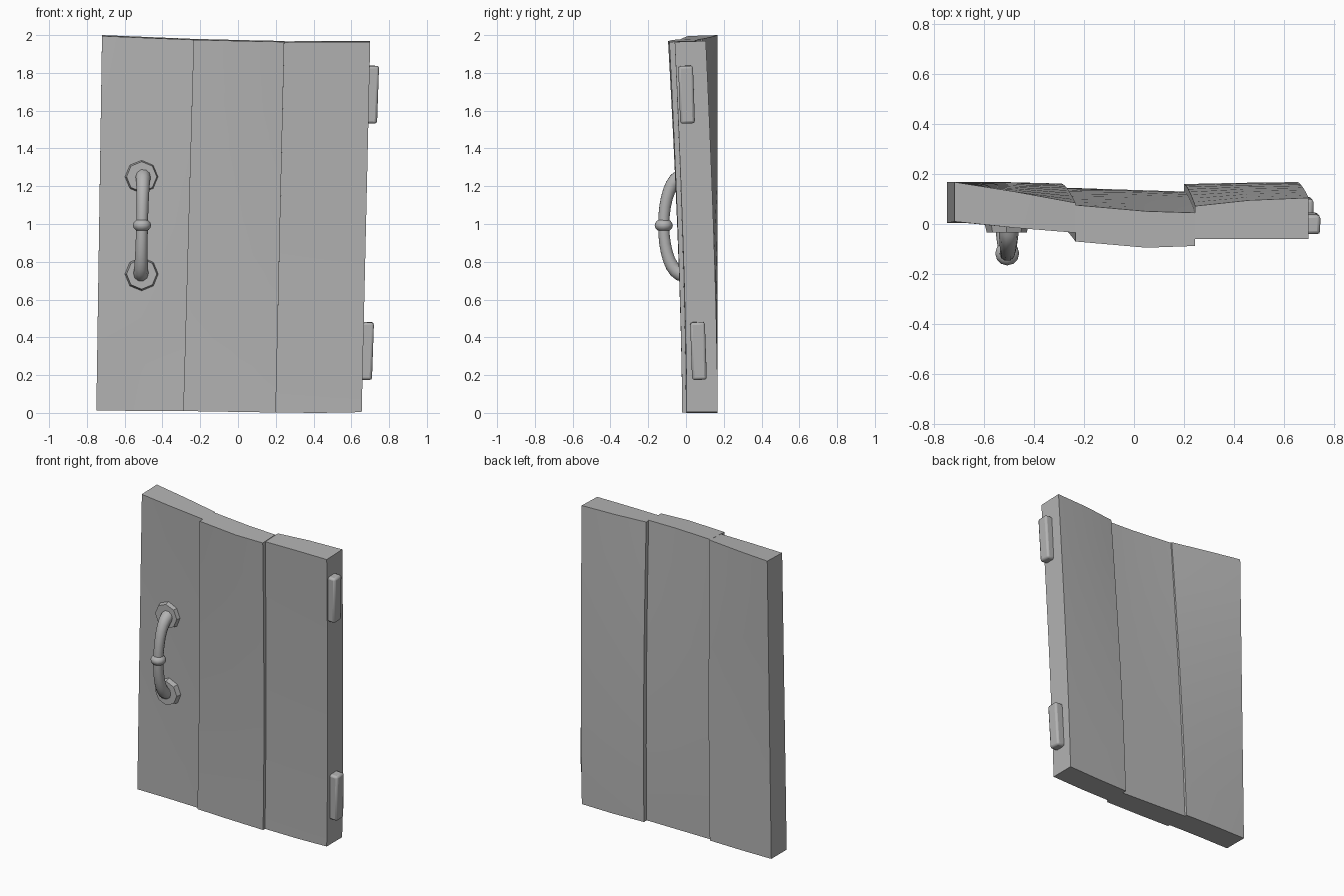
import bpy, bmesh
from math import sin, cos, pi, radians

cube = bpy.data.objects.get("Cube")
if cube:
    bpy.data.objects.remove(cube, do_unlink=True)

grey = bpy.data.materials.new("plain grey")
grey.use_nodes = True
grey.diffuse_color = (0.45, 0.45, 0.45, 1)
grey.node_tree.nodes["Principled BSDF"].inputs["Base Color"].default_value = (0.45, 0.45, 0.45, 1)


def finish(obj, name, angle=30):
    obj.name = name
    obj.data.materials.clear()
    obj.data.materials.append(grey)
    bpy.ops.object.select_all(action='DESELECT')
    obj.select_set(True)
    bpy.context.view_layer.objects.active = obj
    bpy.ops.object.shade_smooth_by_angle(angle=radians(angle))
    return obj


def plank(name, bottom, top, levels=8):
    """Loft a warped board; section points are (x, front y, back y, z)."""
    bm = bmesh.new()
    rings = []
    for i in range(levels + 1):
        t = i / levels
        bend = t ** 1.5
        front, back = [], []
        for b, p in zip(bottom, top):
            x = b[0] + (p[0] - b[0]) * t
            z = b[3] + (p[3] - b[3]) * t
            front.append(bm.verts.new((x, b[1] + (p[1] - b[1]) * bend, z)))
            back.append(bm.verts.new((x, b[2] + (p[2] - b[2]) * bend, z + 0.005 * t)))
        rings.append(front + back[::-1])
    n = len(rings[0])
    for low, high in zip(rings, rings[1:]):
        for k in range(n):
            m = (k + 1) % n
            bm.faces.new((low[k], low[m], high[m], high[k]))
    for ring in (rings[0], rings[-1]):
        for k in range(n // 2 - 1):
            bm.faces.new((ring[k], ring[k + 1], ring[n - 2 - k], ring[n - 1 - k]))
    bmesh.ops.recalc_face_normals(bm, faces=bm.faces)
    mesh = bpy.data.meshes.new(name)
    bm.to_mesh(mesh)
    bm.free()
    obj = bpy.data.objects.new(name, mesh)
    bpy.context.collection.objects.link(obj)
    return finish(obj, name)


# Door boards
plank("right_plank",
      [(-0.75, 0.005, 0.168, 0.012), (-0.52, 0.005, 0.168, 0.011), (-0.29, 0.0, 0.162, 0.01)],
      [(-0.72, 0.01, 0.168, 1.995), (-0.48, -0.015, 0.13, 1.985), (-0.235, -0.035, 0.085, 1.975)])
plank("middle_plank",
      [(-0.29, -0.016, 0.146, 0.01), (-0.05, -0.02, 0.138, 0.006), (0.2, -0.02, 0.13, 0.002)],
      [(-0.235, -0.07, 0.076, 1.975), (0.05, -0.095, 0.051, 1.968), (0.245, -0.088, 0.045, 1.964)])
plank("left_plank",
      [(0.2, 0.0, 0.16, 0.002), (0.43, 0.002, 0.165, 0.0), (0.655, 0.004, 0.168, 0.004)],
      [(0.245, -0.06, 0.072, 1.962), (0.46, -0.06, 0.095, 1.964), (0.7, -0.06, 0.105, 1.964)])

# Hinge blocks on the left edge
for name, place in (("upper_hinge", (0.709, 0.003, 1.685)), ("lower_hinge", (0.682, 0.066, 0.328))):
    bpy.ops.mesh.primitive_cube_add(size=1, location=place, rotation=(radians(2), radians(2), 0))
    hinge = bpy.context.object
    hinge.scale = (0.065, 0.078, 0.305)
    bpy.ops.object.transform_apply(location=False, rotation=False, scale=True)
    bevel = hinge.modifiers.new("soft edges", 'BEVEL')
    bevel.width = 0.013
    bevel.segments = 2
    finish(hinge, name, 40)

# Octagonal handle rosettes
for name, z in (("upper_rosette", 1.25), ("lower_rosette", 0.735)):
    bpy.ops.mesh.primitive_cone_add(vertices=8, radius1=0.092, radius2=0.08, depth=0.05,
                                    location=(-0.51, -0.01, z), rotation=(pi / 2, 0, 0))
    finish(bpy.context.object, name)

# Arched grip, thinner toward the middle
curve = bpy.data.curves.new("handle_grip", 'CURVE')
curve.dimensions = '3D'
curve.bevel_depth = 0.042
curve.bevel_resolution = 3
curve.use_fill_caps = True
spline = curve.splines.new('POLY')
steps = 16
spline.points.add(steps)
for i, point in enumerate(spline.points):
    a = pi * (i / steps - 0.5)
    point.co = (-0.508 + 0.006 * sin(a), -0.01 - 0.108 * cos(a) ** 0.9, 0.993 + 0.26 * sin(a), 1)
    point.radius = 1 - 0.26 * cos(a)
grip = bpy.data.objects.new("handle_grip", curve)
bpy.context.collection.objects.link(grip)
bpy.ops.object.select_all(action='DESELECT')
grip.select_set(True)
bpy.context.view_layer.objects.active = grip
bpy.ops.object.convert(target='MESH')
finish(bpy.context.object, "handle_grip", 50)

# Collar around the middle of the grip
bpy.ops.mesh.primitive_uv_sphere_add(segments=12, ring_count=8, radius=0.048,
                                     location=(-0.508, -0.118, 0.993))
collar = bpy.context.object
collar.scale.z = 0.75
finish(collar, "handle_collar", 60)
